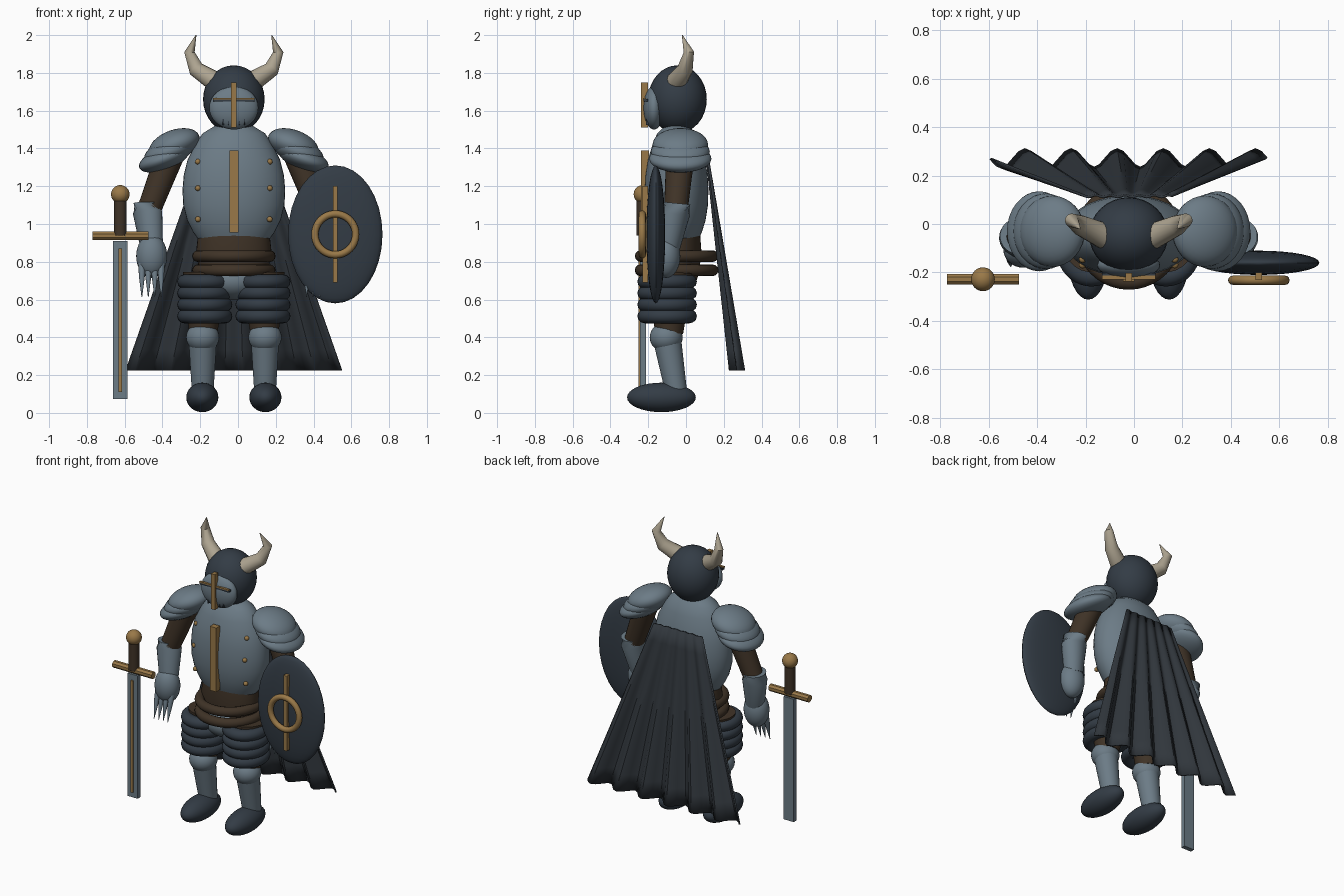
import bpy, bmesh, math
from mathutils import Vector, Matrix

if "Cube" in bpy.data.objects:
    bpy.data.objects.remove(bpy.data.objects["Cube"])

CX = -0.022  # centre line of the body


def material(name, rgb):
    m = bpy.data.materials.new(name)
    m.use_nodes = True
    m.diffuse_color = (*rgb, 1)
    m.node_tree.nodes["Principled BSDF"].inputs["Base Color"].default_value = (*rgb, 1)
    return m


STEEL = material("blue steel", (0.15, 0.2, 0.24))
DARK = material("dark steel", (0.033, 0.045, 0.06))
CLOTH = material("cape cloth", (0.03, 0.037, 0.045))
GOLD = material("old gold", (0.32, 0.19, 0.065))
LEATHER = material("brown leather", (0.05, 0.033, 0.02))
BONE = material("horn bone", (0.42, 0.37, 0.28))


def finish(name, bm, mat, smooth=True):
    bmesh.ops.recalc_face_normals(bm, faces=bm.faces)
    me = bpy.data.meshes.new(name)
    bm.to_mesh(me)
    bm.free()
    me.materials.append(mat)
    ob = bpy.data.objects.new(name, me)
    bpy.context.collection.objects.link(ob)
    if smooth:
        bpy.ops.object.select_all(action="DESELECT")
        ob.select_set(True)
        bpy.context.view_layer.objects.active = ob
        bpy.ops.object.shade_smooth_by_angle(angle=math.radians(40))
    return ob


def ball(name, loc, radii, mat, tilt=0):
    bm = bmesh.new()
    bmesh.ops.create_uvsphere(bm, u_segments=32, v_segments=16, radius=1)
    mtx = Matrix.Translation(loc) @ Matrix.Rotation(tilt, 4, "Y") @ Matrix.Diagonal((*radii, 1))
    bm.transform(mtx)
    return finish(name, bm, mat)


def box(name, loc, size, mat):
    bm = bmesh.new()
    bmesh.ops.create_cube(bm, size=1)
    bm.transform(Matrix.Translation(loc) @ Matrix.Diagonal((*size, 1)))
    return finish(name, bm, mat, False)


def skin_rings(bm, rings, closed=False):
    for a, b in zip(rings, rings[1:] + rings[:1] if closed else rings[1:]):
        for i in range(len(a)):
            j = (i + 1) % len(a)
            bm.faces.new((a[i], a[j], b[j], b[i]))
    if not closed:
        bm.faces.new(rings[0])
        bm.faces.new(rings[-1])


def limb(name, points, radii, mat, sides=24):
    """Tapered tube through a few points."""
    bm = bmesh.new()
    pts = [Vector(p) for p in points]
    rings = []
    for k, (p, r) in enumerate(zip(pts, radii)):
        d = pts[min(k + 1, len(pts) - 1)] - pts[max(k - 1, 0)]
        q = Vector((0, 0, 1)).rotation_difference(d)
        angles = [math.tau * (i + 0.5) / sides for i in range(sides)]
        rings.append([bm.verts.new(p + q @ Vector((r * math.cos(t), r * math.sin(t), 0))) for t in angles])
    skin_rings(bm, rings)
    return finish(name, bm, mat)


def lathe(name, profile, y, depth, mat, sides=40):
    """Upright body of elliptical section from (z, half width) pairs."""
    bm = bmesh.new()
    angles = [math.tau * i / sides for i in range(sides)]
    skin_rings(bm, [[bm.verts.new((CX + r * math.cos(t), y + depth * r * math.sin(t), z))
                     for t in angles] for z, r in profile])
    return finish(name, bm, mat)


def torus(name, loc, major, minor, mat, turn=0, depth=1):
    bm = bmesh.new()
    rings = []
    for i in range(40):
        a = math.tau * i / 40
        ring = []
        for j in range(12):
            b = math.tau * j / 12
            r = major + minor * math.cos(b)
            ring.append(bm.verts.new((r * math.cos(a), depth * r * math.sin(a), minor * math.sin(b))))
        rings.append(ring)
    skin_rings(bm, rings, closed=True)
    bm.transform(Matrix.Translation(loc) @ Matrix.Rotation(turn, 4, "X"))
    return finish(name, bm, mat)


# Helmet with face plate, nose guard, eye slit and breathing slots
ball("helmet", (CX, -0.045, 1.66), (0.163, 0.155, 0.18), DARK)
ball("face_plate", (CX, -0.17, 1.615), (0.13, 0.055, 0.115), STEEL)
box("nose_guard", (CX, -0.22, 1.63), (0.028, 0.035, 0.24), GOLD)
box("eye_slit", (CX, -0.213, 1.655), (0.22, 0.022, 0.014), DARK)
box("eye_slit_rim", (CX, -0.22, 1.664), (0.22, 0.016, 0.008), GOLD)
for k in (-2, -1, 1, 2):
    box("breathing_slot", (CX + 0.028 * k, -0.205, 1.54), (0.007, 0.012, 0.03), DARK)

# Breastplate, centre ridge and rivets
lathe("breastplate", [(0.92, 0.19), (0.96, 0.218), (1.02, 0.248), (1.1, 0.268), (1.18, 0.272),
                      (1.26, 0.265), (1.34, 0.245), (1.42, 0.205), (1.48, 0.165), (1.52, 0.1)],
      -0.05, 0.62, STEEL)
box("breastplate_ridge", (CX, -0.217, 1.172), (0.048, 0.04, 0.435), GOLD)

# Waist and belts
lathe("waist", [(0.68, 0.15), (0.74, 0.18), (0.85, 0.2), (0.94, 0.19)], -0.05, 0.66, LEATHER)
ball("hip_plate", (CX, -0.09, 0.7), (0.15, 0.13, 0.1), STEEL)
for z in (0.83, 0.755):
    torus("belt", (CX, -0.05, z), 0.19, 0.031, LEATHER)

for side, word in ((-1, "right"), (1, "left")):
    def at(x, y, z):
        return (CX + side * x, y, z)

    # Horn
    limb(word + "_horn",
         [at(0.1, -0.05, 1.755), at(0.2, -0.005, 1.82), at(0.235, 0.015, 1.91), at(0.2, -0.02, 2.0)],
         [0.054, 0.042, 0.028, 0.002], BONE, 16)

    # Rivets
    for z, y in ((1.33, -0.145), (1.19, -0.168), (1.025, -0.157)):
        ball(word + "_rivet", at(0.19, y, z), (0.015,) * 3, GOLD)

    # Layered shoulder guard, each plate lower and further out
    for k in range(3):
        ball(word + "_shoulder_plate", at(0.315 + 0.027 * k, -0.03, 1.42 - 0.037 * k),
             (0.14, 0.147 + 0.009 * k, 0.078 - 0.009 * k), STEEL, side * math.radians(20))

    # Arm, gauntlet and fingers
    limb(word + "_upper_arm", [at(0.34, -0.03, 1.36), at(0.455, -0.055, 1.06)], [0.075, 0.062], LEATHER)
    limb(word + "_forearm", [at(0.457, -0.05, 1.11), at(0.457, -0.055, 1.06), at(0.435, -0.09, 0.88)],
         [0.074, 0.078, 0.06], STEEL)
    ball(word + "_gauntlet", at(0.435, -0.105, 0.83), (0.082, 0.075, 0.115), STEEL)
    for k in range(4):
        x = 0.385 + 0.034 * k
        limb(word + "_finger", [at(x, -0.13, 0.79), at(x, -0.15, 0.72), at(x, -0.175, 0.615)],
             [0.02, 0.016, 0.002], STEEL, 10)

    # Leg: banded thigh guard, knee, shin and boot
    limb(word + "_thigh", [at(0.15, -0.08, 0.74), at(0.163, -0.09, 0.42)], [0.12, 0.075], LEATHER)
    for k in range(4):
        torus(word + "_thigh_band", at(0.154, -0.1, 0.695 - 0.061 * k), 0.108, 0.038, DARK, 0, 1.08)
    ball(word + "_knee_guard", at(0.165, -0.105, 0.4), (0.088, 0.087, 0.08), STEEL)
    limb(word + "_shin", [at(0.165, -0.1, 0.39), at(0.165, -0.05, 0.1)], [0.075, 0.057], STEEL)
    ball(word + "_boot", at(0.167, -0.13, 0.082), (0.085, 0.182, 0.078), DARK)

# Shield with ring and bar
ball("shield", (0.515, -0.16, 0.945), (0.25, 0.05, 0.365), DARK)
torus("shield_ring", (0.515, -0.232, 0.945), 0.108, 0.019, GOLD, math.pi / 2)
box("shield_bar", (0.515, -0.215, 0.945), (0.026, 0.03, 0.51), GOLD)

# Sword standing beside the right hand
SX, SY = -0.623, -0.228
ball("sword_pommel", (SX, SY, 1.157), (0.049,) * 3, GOLD)
limb("sword_grip", [(SX, SY, 0.94), (SX, SY, 1.13)], [0.034, 0.034], LEATHER, 16)
limb("sword_guard", [(SX - 0.148, SY, 0.937), (SX + 0.148, SY, 0.937)], [0.024, 0.024], GOLD, 8)
box("sword_blade", (SX, SY, 0.492), (0.076, 0.03, 0.835), STEEL)
box("sword_fuller", (SX, SY - 0.018, 0.49), (0.017, 0.012, 0.76), GOLD)

# Pleated cape, flaring and rippling more toward the hem
bm = bmesh.new()
ROWS, COLS = 10, 48
grid = []
for r in range(ROWS + 1):
    t = r / ROWS
    row = []
    for c in range(COLS + 1):
        u = c / COLS
        ripple = math.sin(math.tau * 6 * u) * (0.004 + 0.034 * t)
        row.append(bm.verts.new((CX + (u - 0.5) * (0.36 + 0.78 * t),
                                 0.115 + 0.155 * t - ripple, 1.335 - 1.11 * t)))
    grid.append(row)
for a, b in zip(grid, grid[1:]):
    for i in range(COLS):
        bm.faces.new((a[i], a[i + 1], b[i + 1], b[i]))
cape = finish("cape", bm, CLOTH)
thick = cape.modifiers.new("thickness", "SOLIDIFY")
thick.thickness = 0.01
thick.offset = 0
